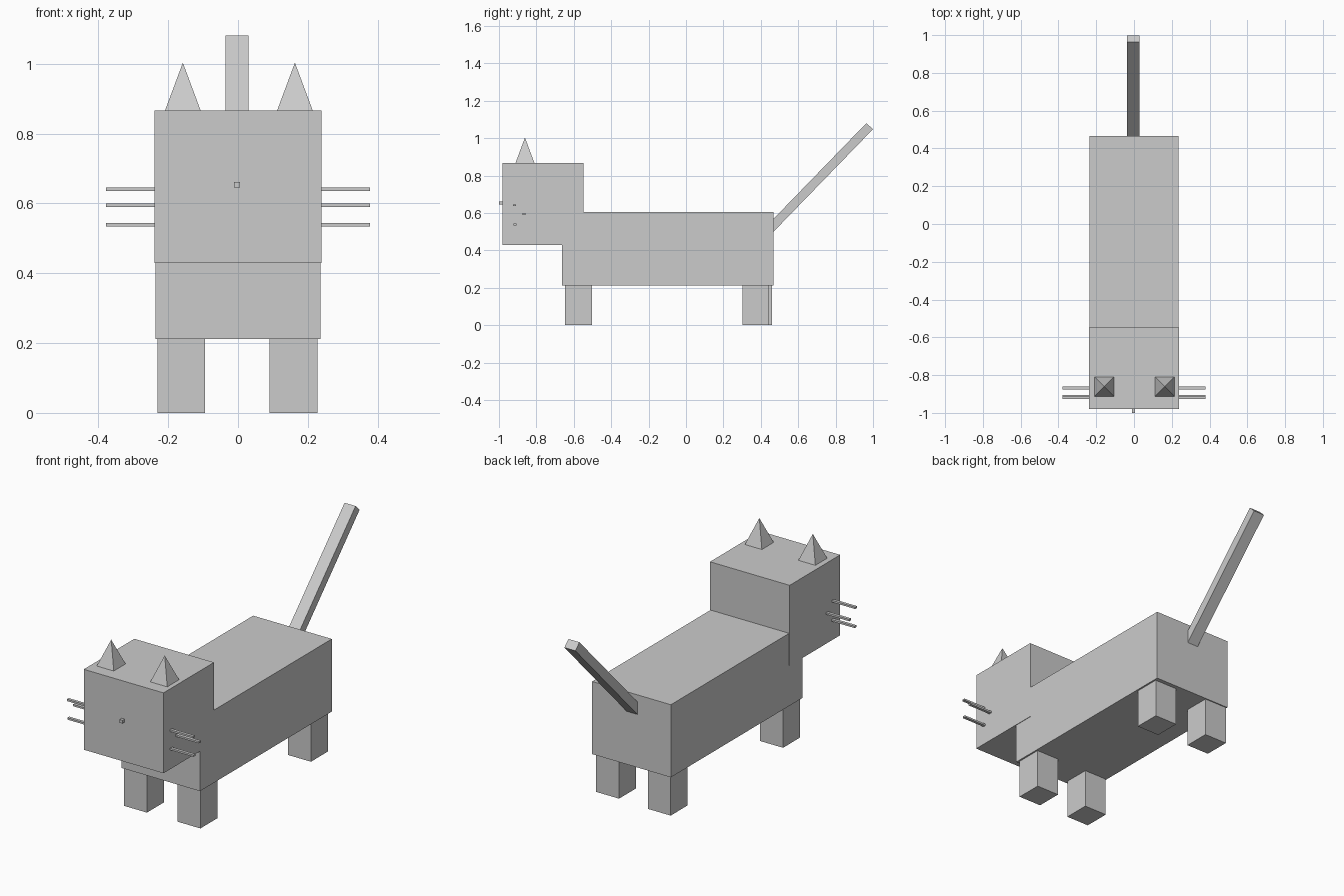
import bpy
from math import pi, sqrt, atan2, hypot

if "Cube" in bpy.data.objects:
    bpy.data.objects.remove(bpy.data.objects["Cube"])


def box(name, lo, hi):
    """Box between two opposite corners."""
    bpy.ops.mesh.primitive_cube_add(size=1, location=[(a + b) / 2 for a, b in zip(lo, hi)])
    ob = bpy.context.object
    ob.name = name
    ob.scale = [b - a for a, b in zip(lo, hi)]
    bpy.ops.object.transform_apply(location=False, rotation=False, scale=True)
    return ob


def pyramid(name, x, y, z, width, height):
    """Square pyramid with its base on z."""
    bpy.ops.mesh.primitive_cone_add(vertices=4, radius1=width / sqrt(2), depth=height,
                                    location=(x, y, z + height / 2), rotation=(0, 0, pi / 4))
    bpy.context.object.name = name


# Body, head and nose
box("body", (-0.236, -0.663, 0.211), (0.236, 0.467, 0.605))
box("head", (-0.239, -0.98, 0.43), (0.239, -0.547, 0.866))
box("nose", (-0.011, -1.0, 0.645), (0.006, -0.978, 0.662))

# Legs: the left hind leg sits slightly further back
for side, x0, hind_y in (("left", -0.231, 0.317), ("right", 0.09, 0.301)):
    for end, y0 in (("front", -0.646), ("hind", hind_y)):
        box(f"{end}_leg_{side}", (x0, y0, 0), (x0 + 0.137, y0 + 0.144, 0.212))

# Ears
for side, x in (("left", -0.158), ("right", 0.163)):
    pyramid(f"ear_{side}", x, -0.861, 0.866, 0.102, 0.137)

# Whiskers: three on each cheek
for side, s in (("left", -1), ("right", 1)):
    for i, (y, z) in enumerate(((-0.918, 0.641), (-0.867, 0.594), (-0.914, 0.539))):
        xs = sorted((s * 0.23, s * 0.378))
        box(f"whisker_{side}_{i + 1}", (xs[0], y - 0.008, z - 0.005), (xs[1], y + 0.008, z + 0.005))

# Tail: slanted square bar rooted in the rear of the body
y0, z0, y1, z1 = 0.43, 0.495, 0.982, 1.064
length = hypot(y1 - y0, z1 - z0)
tail = box("tail", (-0.036, -length / 2, -0.024), (0.03, length / 2, 0.024))
tail.location = (-0.003, (y0 + y1) / 2, (z0 + z1) / 2)
tail.rotation_euler.x = atan2(z1 - z0, y1 - y0)
